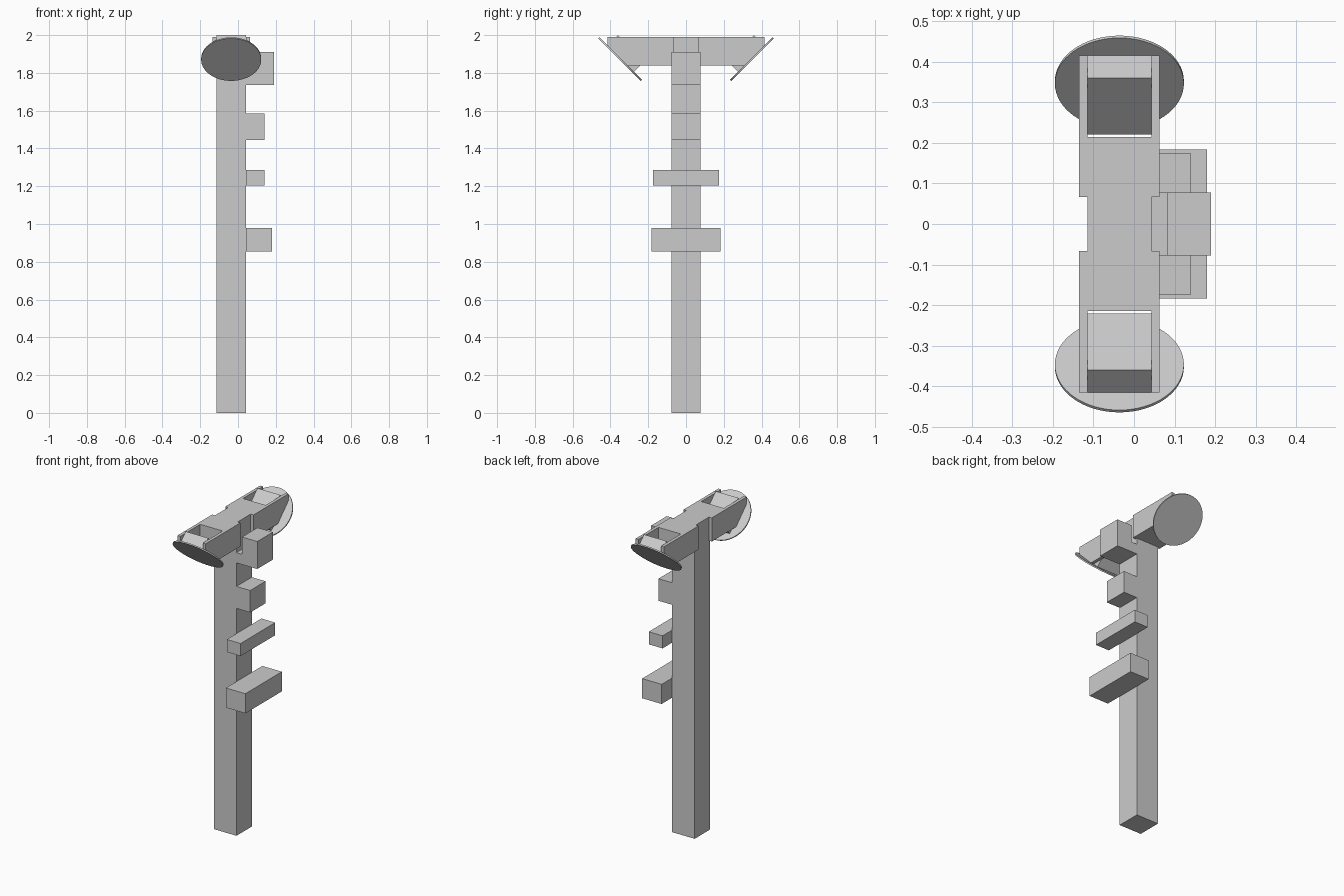
import bpy, bmesh, math
from mathutils import Matrix

cube = bpy.data.objects.get("Cube")
if cube:
    bpy.data.objects.remove(cube, do_unlink=True)

grey = bpy.data.materials.new("plain_grey")
grey.use_nodes = True
grey.diffuse_color = (0.6, 0.6, 0.6, 1)
grey.node_tree.nodes["Principled BSDF"].inputs["Base Color"].default_value = (0.6, 0.6, 0.6, 1)

LEFT, RIGHT = -0.115, 0.043      # post sides
MID = (LEFT + RIGHT) / 2
WALL = 0.02
TOP, UNDER = 1.99, 1.84          # crossbar top and underside


def finish(name, bm):
    bmesh.ops.recalc_face_normals(bm, faces=bm.faces)
    mesh = bpy.data.meshes.new(name)
    bm.to_mesh(mesh)
    bm.free()
    mesh.materials.append(grey)
    obj = bpy.data.objects.new(name, mesh)
    bpy.context.collection.objects.link(obj)
    return obj


def extrude_x(name, profile, x0, x1):
    """Prism with a (y, z) profile running from x0 to x1."""
    bm = bmesh.new()
    face = bm.faces.new([bm.verts.new((x0, y, z)) for y, z in profile])
    moved = bmesh.ops.extrude_face_region(bm, geom=[face])["geom"]
    verts = [v for v in moved if isinstance(v, bmesh.types.BMVert)]
    bmesh.ops.translate(bm, verts=verts, vec=(x1 - x0, 0, 0))
    return finish(name, bm)


def box(name, x0, x1, half_y, z0, z1):
    return extrude_x(name, [(-half_y, z0), (half_y, z0), (half_y, z1), (-half_y, z1)], x0, x1)


# Upright post and the core of the crossbar
box("post", LEFT, RIGHT, 0.077, 0, TOP)
box("crossbar_core", LEFT, RIGHT, 0.215, UNDER, TOP)

# Blocks on the side of the post
box("upper_block", 0.083, 0.19, 0.078, 1.735, 1.91)
box("upper_block_link", RIGHT, 0.083, 0.078, 1.735, 1.80)
box("second_block", RIGHT, 0.14, 0.077, 1.445, 1.585)
box("third_block", RIGHT, 0.14, 0.174, 1.205, 1.285)
box("lower_block", RIGHT, 0.18, 0.183, 0.855, 0.98)

# Both crossbar ends: side plates, tilted block and tilted disc
for side, s in (("front", -1), ("back", 1)):
    plate = [(s * y, z) for y, z in
             ((0.066, UNDER), (0.315, UNDER), (0.415, 1.94), (0.415, TOP), (0.066, TOP))]
    extrude_x(side + "_right_plate", plate, LEFT - WALL, LEFT)
    extrude_x(side + "_left_plate", plate, RIGHT, RIGHT + WALL)

    tilted = [(s * y, z) for y, z in
              ((0.36, 2.0), (0.418, 1.942), (0.278, 1.802), (0.22, 1.86))]
    extrude_x(side + "_tilted_block", tilted, LEFT, RIGHT)

    bm = bmesh.new()
    place = Matrix.Translation((MID, s * 0.349, 1.873)) @ Matrix.Rotation(s * math.pi / 4, 4, "X")
    bmesh.ops.create_cone(bm, cap_ends=True, segments=64, radius1=0.159, radius2=0.159,
                          depth=0.008, matrix=place)
    finish(side + "_disc", bm)
